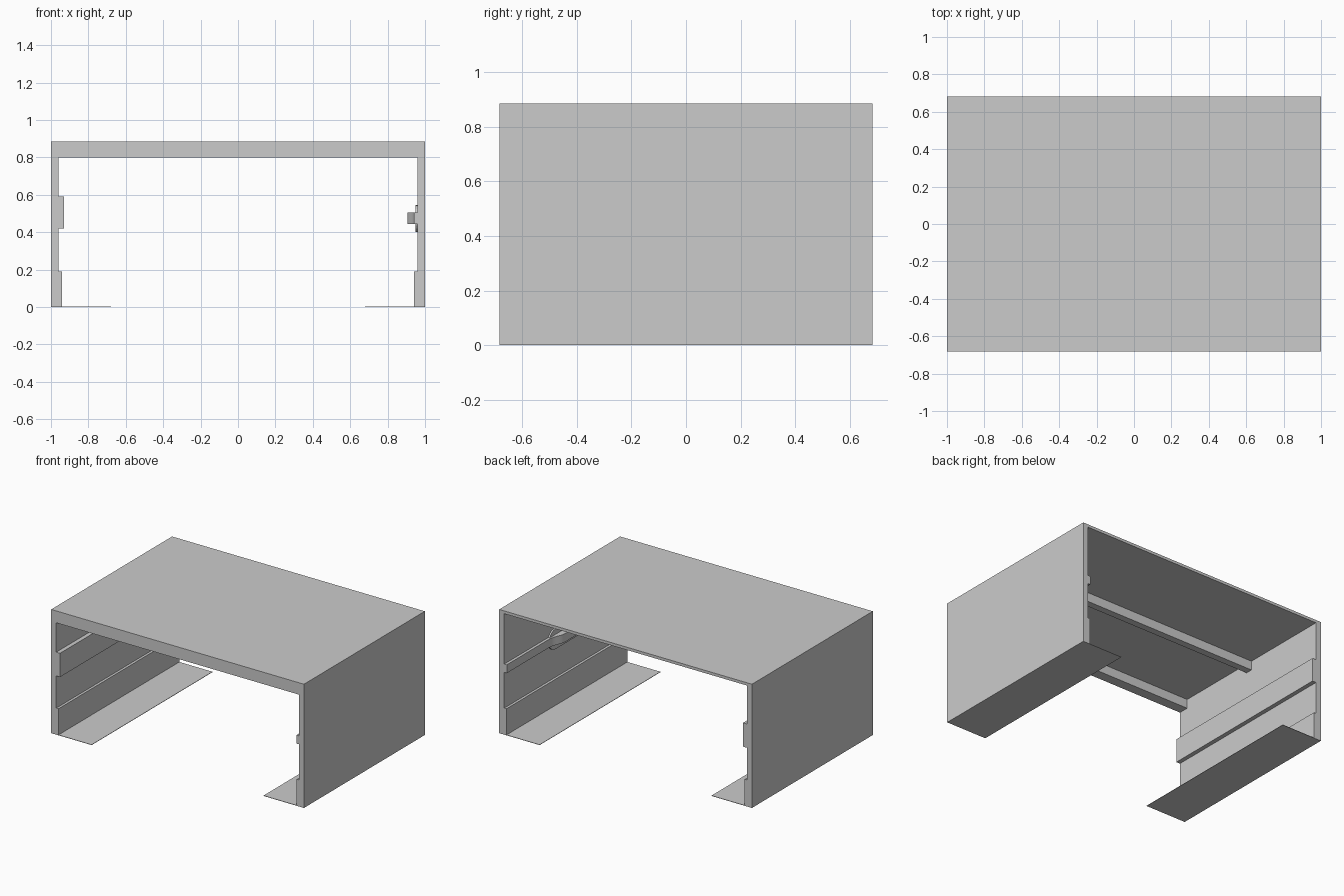
import bpy
import bmesh
import math

if "Cube" in bpy.data.objects:
    bpy.data.objects.remove(bpy.data.objects["Cube"])

W, D, H = 1.0, 0.683, 0.885      # half width, half depth, height
INNER = 0.96                     # inner face of the side walls
FLOOR = 0.003


def extrude(name, points, direction):
    """Make a solid from a closed 3D outline moved along a direction."""
    bm = bmesh.new()
    face = bm.faces.new([bm.verts.new(p) for p in points])
    result = bmesh.ops.extrude_face_region(bm, geom=[face])
    verts = [v for v in result["geom"] if isinstance(v, bmesh.types.BMVert)]
    bmesh.ops.translate(bm, verts=verts, vec=direction)
    bmesh.ops.recalc_face_normals(bm, faces=bm.faces)
    mesh = bpy.data.meshes.new(name)
    bm.to_mesh(mesh)
    bm.free()
    obj = bpy.data.objects.new(name, mesh)
    bpy.context.collection.objects.link(obj)
    return obj


def box(name, x0, x1, y0, y1, z0, z1):
    outline = [(x0, y0, z0), (x1, y0, z0), (x1, y0, z1), (x0, y0, z1)]
    return extrude(name, outline, (0, y1 - y0, 0))


# Shell: top, side walls, thickened lower walls and thin floor flanges
half = [(W, H), (W, 0), (0.68, 0), (0.68, FLOOR), (0.942, FLOOR),
        (0.942, 0.19), (INNER, 0.19), (INNER, 0.865)]
outline = half + [(-x, z) for x, z in reversed(half)]
extrude("cabinet_shell", [(x, -D, z) for x, z in outline], (0, 2 * D, 0))

# Cross beams under the top
box("front_beam", -INNER, INNER, -D, -0.61, 0.80, 0.865)
box("middle_beam", -INNER, INNER, -0.015, 0.035, 0.80, 0.865)

# Wide rail along the left wall
box("left_rail", -INNER, -0.93, -D, D, 0.42, 0.59)

# Narrow rail along the right wall with a smooth bulge in the middle
base, peak, y_out, y_in, steps = 0.94, 0.905, 0.20, 0.07, 8
ramp = []
for i in range(steps + 1):
    t = i / steps
    s = (1 - math.cos(math.pi * t)) / 2
    ramp.append((base + (peak - base) * s, -y_out + (y_out - y_in) * t))
path = [(INNER, -D), (base, -D)] + ramp
path += [(x, -y) for x, y in reversed(path)]
rail = extrude("right_rail", [(x, y, 0.445) for x, y in path], (0, 0, 0.06))
bpy.context.view_layer.objects.active = rail
rail.select_set(True)
bpy.ops.object.shade_smooth_by_angle(angle=math.radians(30))

# Rounded backing plate behind the bulge
plate = []
for cy, start in ((0.12, -90), (-0.12, 90)):
    for i in range(13):
        a = math.radians(start + 15 * i)
        plate.append((0.949, cy + 0.0725 * math.cos(a),
                      0.4725 + 0.0725 * math.sin(a)))
extrude("bulge_plate", plate, (INNER - 0.949, 0, 0))
